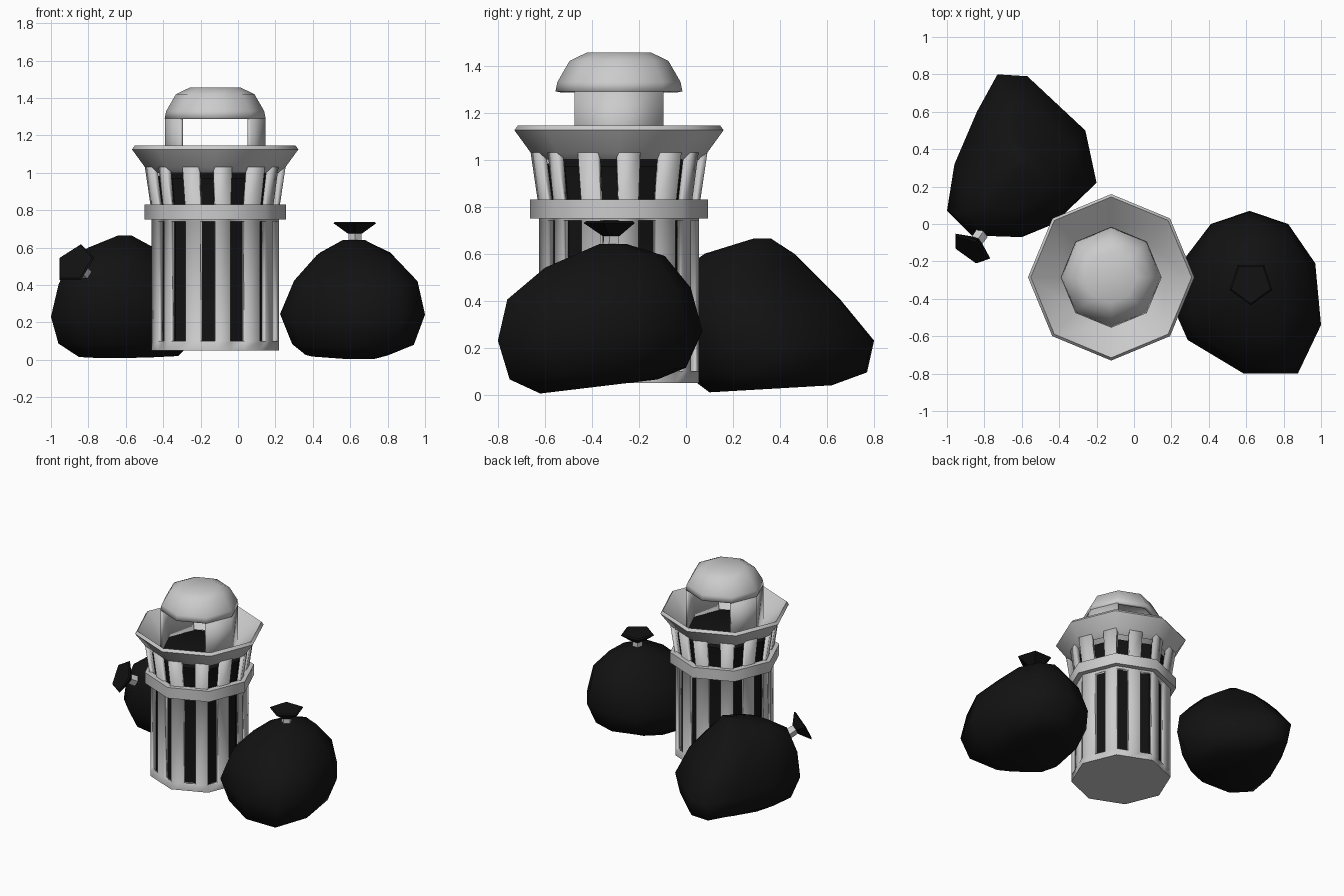
import bpy, math
from mathutils import Vector, Matrix

if "Cube" in bpy.data.objects:
    bpy.data.objects.remove(bpy.data.objects["Cube"])

CAN = Vector((-0.122, -0.285, 0))
black = bpy.data.materials.new("black_plastic")
black.diffuse_color = (0.006, 0.006, 0.006, 1)
black.use_nodes = True
black.node_tree.nodes["Principled BSDF"].inputs["Base Color"].default_value = black.diffuse_color


def octo(r, deg):
    """Point on an octagon of corner radius r in direction deg."""
    rr = r * math.cos(math.radians(22.5)) / math.cos(math.radians(deg % 45 - 22.5))
    a = math.radians(deg)
    return rr * math.cos(a), rr * math.sin(a)


def loft(name, rings, bottom=True, top=True, skip=None, closed=True,
         thick=0, mat=None, angle=50, matrix=None):
    """Skin a stack of rings; skip(row, i) leaves a face out."""
    n = len(rings[0])
    verts = [p for ring in rings for p in ring]
    faces = []
    for k in range(len(rings) - 1):
        for i in range(n if closed else n - 1):
            if skip and skip(k, i):
                continue
            j = (i + 1) % n
            faces.append((k * n + i, k * n + j, (k + 1) * n + j, (k + 1) * n + i))
    if bottom:
        faces.append(tuple(reversed(range(n))))
    if top:
        faces.append(tuple(range(len(verts) - n, len(verts))))
    me = bpy.data.meshes.new(name)
    me.from_pydata(verts, [], faces)
    if matrix:
        me.transform(matrix)
    ob = bpy.data.objects.new(name, me)
    bpy.context.collection.objects.link(ob)
    if thick:
        mod = ob.modifiers.new("wall", 'SOLIDIFY')
        mod.thickness = thick
        mod.offset = -1
    if mat:
        me.materials.append(mat)
    bpy.ops.object.select_all(action='DESELECT')
    ob.select_set(True)
    bpy.context.view_layer.objects.active = ob
    bpy.ops.object.shade_smooth_by_angle(angle=math.radians(angle))
    return ob


def can_rings(profile, angles):
    return [[(CAN.x + octo(r, a)[0], CAN.y + octo(r, a)[1], z) for a in angles]
            for z, r in profile]


OCT = range(0, 360, 45)

# slotted can wall, three slots for every two sides
loft("can_body", can_rings([(0.05, 0.34), (0.10, 0.34), (0.74, 0.34), (0.80, 0.342),
                            (1.03, 0.376)], range(0, 360, 15)),
     top=False, skip=lambda k, i: k in (1, 3) and i % 2 == 1, thick=0.03)

# dark liner seen through the slots and the opening
loft("can_liner", can_rings([(0.08, 0.30), (0.78, 0.30), (0.97, 0.325), (1.0, 0.268)], OCT),
     mat=black, angle=30)

# flared rim and funnel
loft("can_rim", can_rings([(1.0, 0.34), (1.03, 0.376), (1.125, 0.445), (1.145, 0.43),
                           (1.002, 0.265)], OCT), bottom=False, top=False)

# raised band
loft("can_band", can_rings([(0.75, 0.33), (0.75, 0.378), (0.83, 0.378), (0.83, 0.33)], OCT),
     bottom=False, top=False)

# domed hood and its two side supports
loft("hood_dome", can_rings([(1.29, 0.27), (1.33, 0.262), (1.42, 0.21), (1.455, 0.137)], OCT),
     bottom=False, thick=0.02)
for side, start in (("right", -45), ("left", 135)):
    loft("hood_support_" + side,
         can_rings([(1.0, 0.268), (1.30, 0.268)], [start, start + 45, start + 90]),
         bottom=False, top=False, closed=False, thick=0.018)


def bag(name, outline, levels):
    """Outline squeezed into each level's box: z, x0, x1, y0, y1, tilt along y."""
    xs, ys = [p[0] for p in outline], [p[1] for p in outline]
    rings = []
    for z, x0, x1, y0, y1, tilt in levels:
        ring = []
        for px, py in outline:
            u = (px - min(xs)) / (max(xs) - min(xs))
            v = (py - min(ys)) / (max(ys) - min(ys))
            ring.append((x0 + u * (x1 - x0), y0 + v * (y1 - y0),
                         z + tilt * (v - 0.5)))
        rings.append(ring)
    loft(name, rings, mat=black, angle=80)


def tie(name, base, direction):
    """Pale neck tie with a flaring bunch of plastic above it."""
    m = Matrix.Translation(base) @ Vector(direction).to_track_quat('Z', 'Y').to_matrix().to_4x4()

    def rings(prof):
        return [[(r * math.cos(math.radians(a)), r * math.sin(math.radians(a)), z)
                 for a in range(18, 378, 72)] for z, r in prof]
    loft(name + "_tie", rings([(-0.02, 0.038), (0.04, 0.036)]), matrix=m)
    loft(name + "_bunch", rings([(0.035, 0.04), (0.09, 0.12), (0.098, 0.11)]),
         matrix=m, mat=black, angle=30)


# right bag
bag("right_bag",
    [(1.0, -.53), (.97, -.2), (.83, .01), (.63, .08), (.43, .01), (.29, -.18),
     (.25, -.47), (.31, -.61), (.60, -.79), (.88, -.79)],
    [(.035, .36, .80, -.62, -.12, .06), (.09, .29, .94, -.75, 0, .05),
     (.25, .225, 1.0, -.80, .07, .04), (.43, .30, .96, -.76, .02, .05),
     (.565, .42, .83, -.60, -.09, .05), (.64, .56, .68, -.37, -.25, 0)])
tie("right_bag", (.625, -.315, .64), (0, 0, 1))

# left bag, slumped with its neck to the front left
bag("left_bag",
    [(-.2, .22), (-.26, .5), (-.57, .79), (-.73, .8), (-.84, .6), (-.96, .32),
     (-1.0, .07), (-.87, -.06), (-.6, -.07), (-.43, 0)],
    [(.025, -.85, -.32, .1, .62, .03), (.09, -.96, -.25, 0, .77, .01),
     (.23, -1.0, -.2, -.07, .8, 0), (.40, -.96, -.26, -.07, .66, 0),
     (.52, -.91, -.37, -.03, .54, 0), (.60, -.80, -.45, .08, .46, 0),
     (.665, -.64, -.57, .29, .36, 0)])
tie("left_bag", (-.825, -.067, .47), (-.5, -.7, .45))
